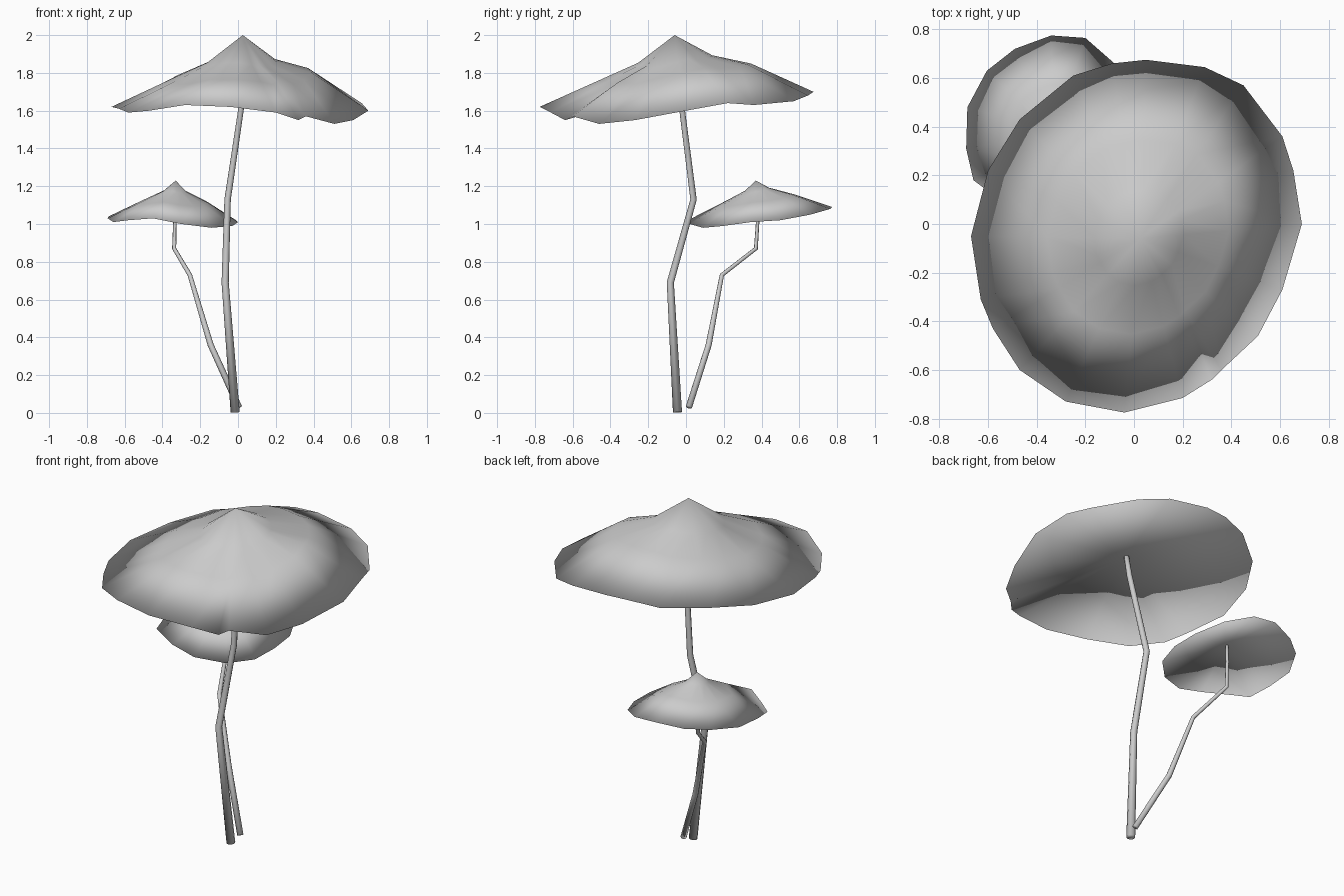
import bpy, bmesh, math
from mathutils import Vector

if "Cube" in bpy.data.objects:
    bpy.data.objects.remove(bpy.data.objects["Cube"])


def finish(bm, name):
    bmesh.ops.recalc_face_normals(bm, faces=bm.faces[:])
    for f in bm.faces:
        f.smooth = True
    mesh = bpy.data.meshes.new(name)
    bm.to_mesh(mesh)
    bm.free()
    obj = bpy.data.objects.new(name, mesh)
    bpy.context.collection.objects.link(obj)
    return obj


def bridge(bm, a, b):
    n = len(a)
    for i in range(n):
        j = (i + 1) % n
        bm.faces.new((a[i], a[j], b[j], b[i]))


def fan(bm, centre, ring):
    c = bm.verts.new(centre)
    for i in range(len(ring)):
        bm.faces.new((c, ring[i], ring[(i + 1) % len(ring)]))


def cap(name, apex, under_z, rim, profile):
    """Peaked cap: rings scaled from the rim to the apex, with a shallow hollow below.
    profile rows: (distance, drop, lift of the drop on the back right side)"""
    bm = bmesh.new()
    apex = Vector(apex)
    rim_pts = [Vector(p) for p in rim]

    def ring(t, drop, lift):
        verts = []
        for p in rim_pts:
            d = p - apex
            side = (d.x + d.y) / (1.42 * math.hypot(d.x, d.y))
            z = apex.z + (drop - lift * side) * d.z
            verts.append(bm.verts.new((apex.x + t * d.x, apex.y + t * d.y, z)))
        return verts

    edge = [bm.verts.new(p) for p in rim_pts]
    rings = [ring(*row) for row in profile] + [edge]
    fan(bm, apex, rings[0])
    for a, b in zip(rings, rings[1:]):
        bridge(bm, a, b)
    fan(bm, (apex.x, apex.y, under_z), edge)
    return finish(bm, name)


def stem(name, path, sides=8):
    """Tapered tube; path rows are x, y, z, radius"""
    bm = bmesh.new()
    pts = [Vector(p[:3]) for p in path]
    rings = []
    for i, p in enumerate(pts):
        before = (p - pts[i - 1]).normalized() if i else Vector()
        after = (pts[i + 1] - p).normalized() if i < len(pts) - 1 else Vector()
        t = (before + after).normalized()
        u = Vector((0, 1, 0)).cross(t).normalized()
        v = t.cross(u)
        r = path[i][3]
        rings.append([bm.verts.new(p + r * (math.cos(k * math.tau / sides) * u
                                            + math.sin(k * math.tau / sides) * v))
                      for k in range(sides)])
    for a, b in zip(rings, rings[1:]):
        bridge(bm, a, b)
    bm.faces.new(rings[0])
    bm.faces.new(rings[-1])
    return finish(bm, name)


# Large cap
cap("large_cap", (0.025, -0.06, 2.0), 1.72, [
    (0.05, 0.675, 1.70), (0.29, 0.645, 1.68), (0.45, 0.57, 1.65), (0.61, 0.36, 1.63),
    (0.655, 0.22, 1.64), (0.69, 0.00, 1.60), (0.61, -0.27, 1.55), (0.51, -0.46, 1.53),
    (0.36, -0.60, 1.57), (0.32, -0.64, 1.55), (0.20, -0.715, 1.59), (-0.04, -0.775, 1.62),
    (-0.28, -0.73, 1.63), (-0.47, -0.60, 1.60), (-0.58, -0.43, 1.59), (-0.63, -0.31, 1.61),
    (-0.67, -0.05, 1.62), (-0.60, 0.22, 1.64), (-0.47, 0.43, 1.67), (-0.25, 0.61, 1.68),
    (-0.09, 0.66, 1.70)],
    [(0.27, 0.37, 0.02), (0.55, 0.56, 0.08)])

# Small cap
cap("small_cap", (-0.33, 0.37, 1.23), 1.12, [
    (-0.34, 0.775, 1.09), (-0.20, 0.765, 1.08), (-0.08, 0.66, 1.05), (-0.01, 0.50, 1.02),
    (0.0, 0.34, 1.01), (-0.03, 0.20, 0.99), (-0.14, 0.09, 0.98), (-0.30, 0.02, 1.00),
    (-0.45, 0.03, 1.03), (-0.58, 0.12, 1.02), (-0.66, 0.18, 1.01), (-0.69, 0.31, 1.03),
    (-0.685, 0.48, 1.04), (-0.605, 0.63, 1.06), (-0.49, 0.72, 1.07)],
    [(0.17, 0.27, 0.0), (0.5, 0.54, 0.03)])

# Stems
stem("large_stem", [
    (-0.015, -0.045, 0.003, 0.024), (-0.068, -0.083, 0.69, 0.019),
    (-0.055, 0.04, 1.13, 0.017), (0.015, -0.02, 1.60, 0.015), (0.027, -0.033, 1.73, 0.014)])
stem("small_stem", [
    (0.005, 0.015, 0.03, 0.017), (-0.145, 0.12, 0.36, 0.016), (-0.255, 0.19, 0.73, 0.012),
    (-0.338, 0.37, 0.87, 0.011), (-0.334, 0.38, 1.02, 0.009), (-0.333, 0.378, 1.13, 0.009)])
